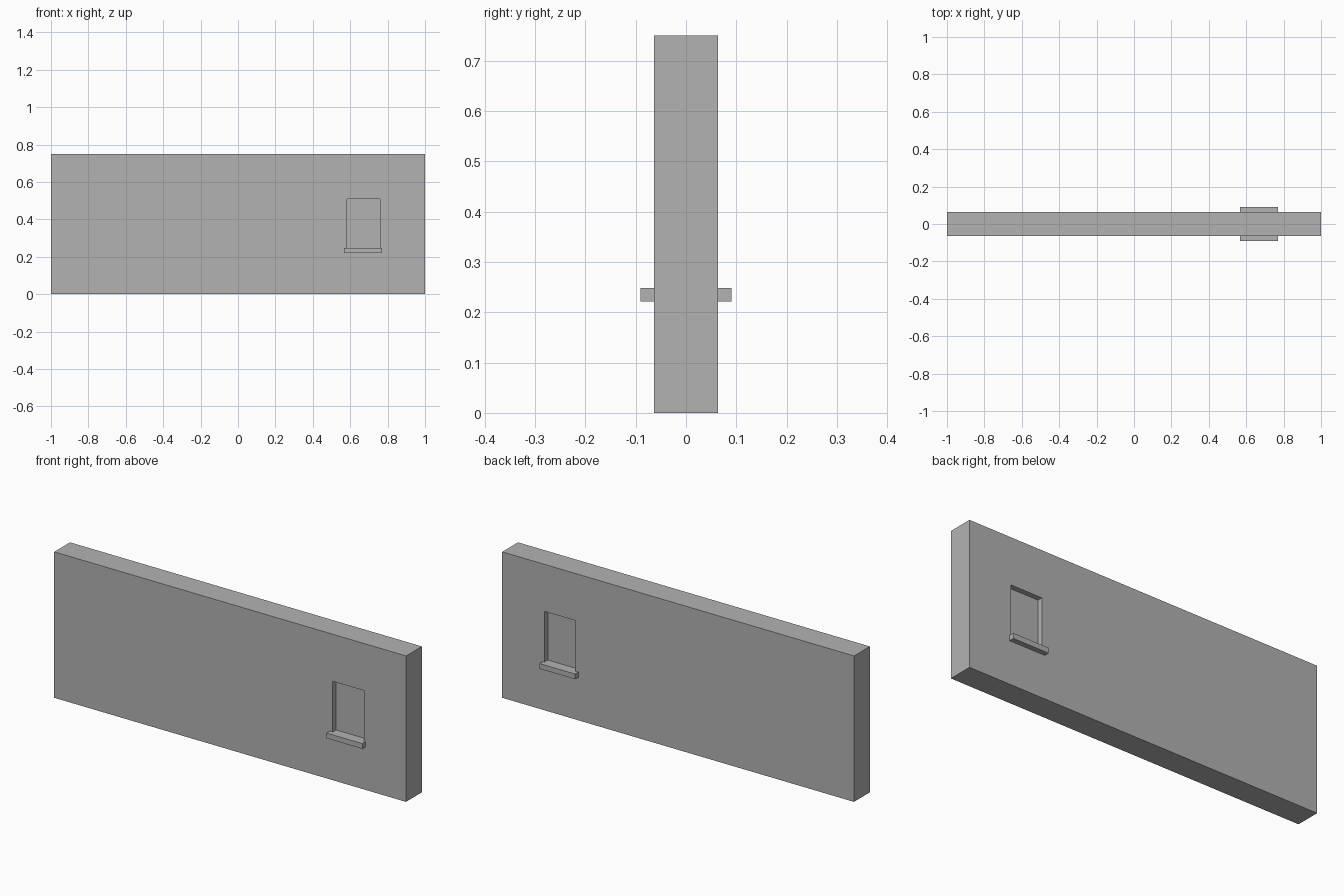
import bpy, bmesh
from mathutils import Matrix, Vector

cube = bpy.data.objects.get("Cube")
if cube:
    bpy.data.objects.remove(cube)

LENGTH, THICK, HEIGHT = 2.0, 0.128, 0.75
WIN_X, WIN_Z = (0.583, 0.76), (0.248, 0.508)
RECESS = 0.027
SILL_X, SILL_Z, SILL_OUT = (0.567, 0.77), (0.221, 0.248), 0.0265

grey = bpy.data.materials.new("plain_grey")
grey.use_nodes = True
colour = (0.448, 0.448, 0.448, 1)
grey.diffuse_color = colour
grey.node_tree.nodes["Principled BSDF"].inputs["Base Color"].default_value = colour


def box_mesh(low, high):
    low, high = Vector(low), Vector(high)
    bm = bmesh.new()
    place = Matrix.Translation((low + high) / 2) @ Matrix.Diagonal((*(high - low), 1))
    bmesh.ops.create_cube(bm, size=1, matrix=place)
    return bm


def add_object(name, bm):
    bmesh.ops.recalc_face_normals(bm, faces=bm.faces)
    mesh = bpy.data.meshes.new(name)
    bm.to_mesh(mesh)
    bm.free()
    mesh.materials.append(grey)
    obj = bpy.data.objects.new(name, mesh)
    bpy.context.collection.objects.link(obj)


# Wall, sliced along the window edges
wall = box_mesh((-LENGTH / 2, -THICK / 2, 0), (LENGTH / 2, THICK / 2, HEIGHT))
cuts = [((x, 0, 0), (1, 0, 0)) for x in WIN_X] + [((0, 0, z), (0, 0, 1)) for z in WIN_Z]
for point, normal in cuts:
    bmesh.ops.bisect_plane(wall, geom=wall.verts[:] + wall.edges[:] + wall.faces[:],
                           plane_co=point, plane_no=normal)

# Blind window recess pushed in from both sides
wall.normal_update()
panes = []
for face in wall.faces:
    c = face.calc_center_median()
    if abs(face.normal.y) > 0.9 and WIN_X[0] < c.x < WIN_X[1] and WIN_Z[0] < c.z < WIN_Z[1]:
        panes.append(face)
for pane in panes:
    inward = -pane.normal.copy() * RECESS
    new = bmesh.ops.extrude_face_region(wall, geom=[pane])["geom"]
    verts = [v for v in new if isinstance(v, bmesh.types.BMVert)]
    bmesh.ops.translate(wall, verts=verts, vec=inward)
    if pane.is_valid:
        bmesh.ops.delete(wall, geom=[pane], context="FACES_ONLY")
add_object("wall", wall)

# Window sills on both sides
for name, side in (("front_sill", -1), ("back_sill", 1)):
    y = sorted((side * THICK / 2, side * (THICK / 2 + SILL_OUT)))
    add_object(name, box_mesh((SILL_X[0], y[0], SILL_Z[0]), (SILL_X[1], y[1], SILL_Z[1])))
